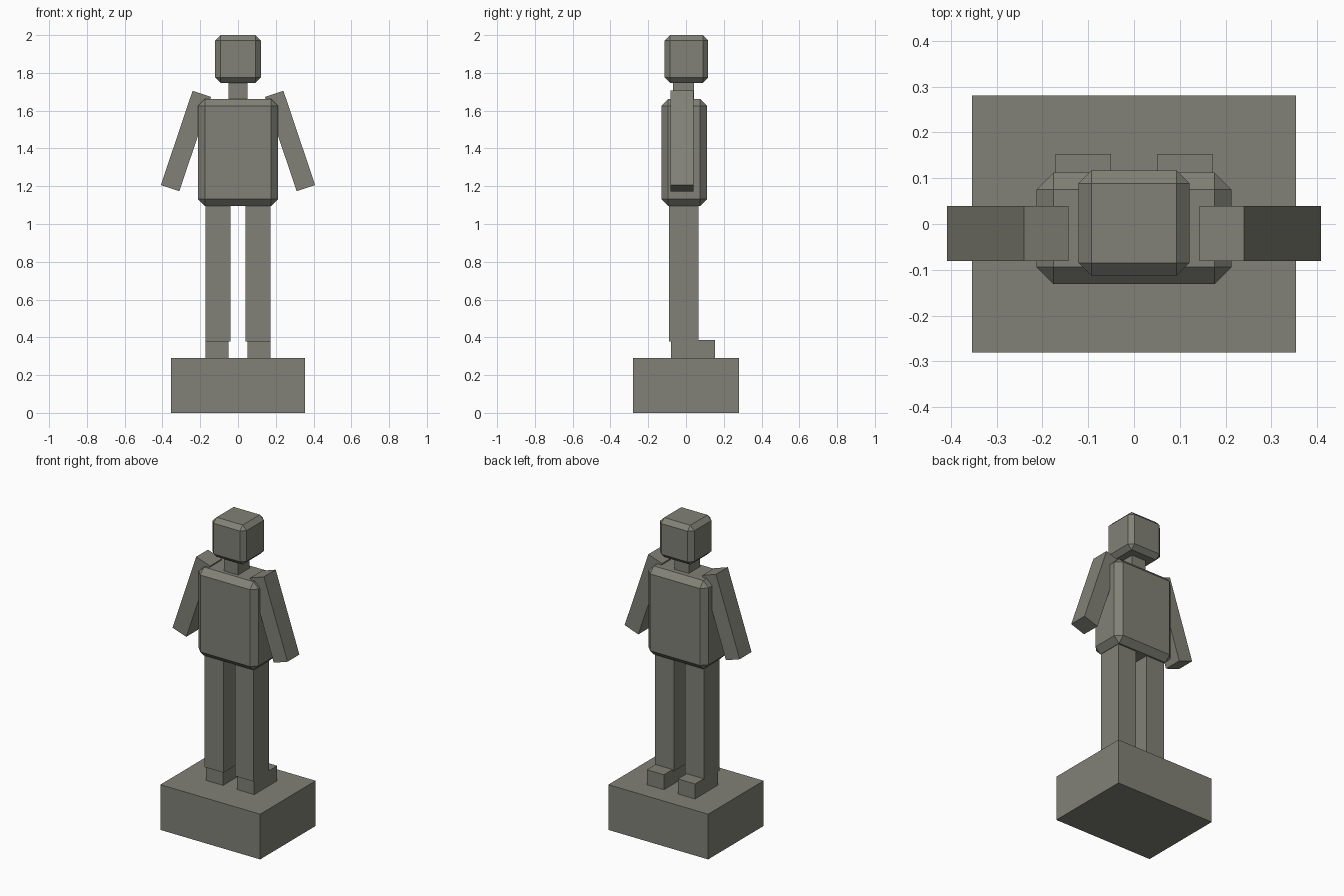
import bpy
from math import radians

default = bpy.data.objects.get("Cube")
if default:
    bpy.data.objects.remove(default, do_unlink=True)

# One warm grey stone colour for the whole statue
stone = bpy.data.materials.new("warm_grey_stone")
stone.use_nodes = True
colour = (0.22, 0.22, 0.185, 1)
stone.diffuse_color = colour
stone.node_tree.nodes["Principled BSDF"].inputs["Base Color"].default_value = colour


def block(name, x, y, z, chamfer=0, tilt=0):
    """Box spanning the given (low, high) ranges, optionally chamfered and tilted about y."""
    spans = (x, y, z)
    bpy.ops.mesh.primitive_cube_add(size=1, location=[(a + b) / 2 for a, b in spans])
    obj = bpy.context.object
    obj.name = name
    obj.scale = [b - a for a, b in spans]
    bpy.ops.object.transform_apply(location=False, rotation=False, scale=True)
    obj.rotation_euler.y = radians(tilt)
    obj.data.materials.append(stone)
    if chamfer:
        bevel = obj.modifiers.new("chamfer", 'BEVEL')
        bevel.width = chamfer
        bevel.segments = 1
    return obj


def pair(name, x, y, z, tilt=0):
    """Left part on +x and its mirrored right part."""
    block("left_" + name, x, y, z, tilt=-tilt)
    block("right_" + name, (-x[1], -x[0]), y, z, tilt=tilt)


# Plinth
block("plinth", (-0.354, 0.354), (-0.281, 0.281), (0, 0.29))

# Legs and feet
pair("foot", (0.05, 0.171), (-0.08, 0.153), (0.285, 0.386))
pair("leg", (0.04, 0.173), (-0.09, 0.065), (0.378, 1.12))

# Torso, neck and head
block("torso", (-0.213, 0.213), (-0.131, 0.112), (1.095, 1.662), chamfer=0.037)
block("neck", (-0.05, 0.05), (-0.07, 0.043), (1.63, 1.77))
block("head", (-0.121, 0.121), (-0.113, 0.117), (1.747, 2.0), chamfer=0.028)

# Arms slanting out from the shoulders
pair("arm", (0.224, 0.327), (-0.081, 0.039), (1.176, 1.703), tilt=18.6)
